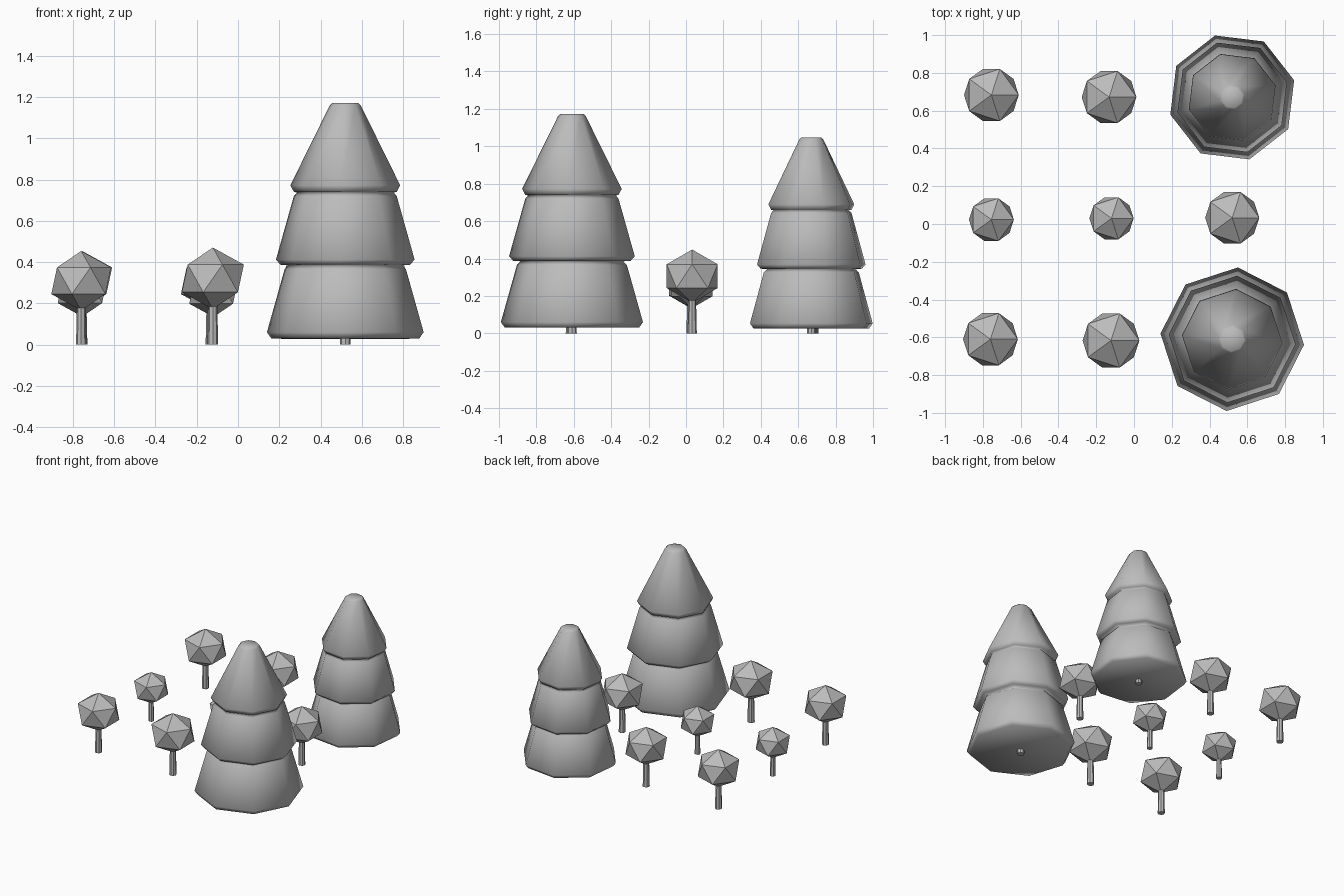
import bpy, bmesh, math
from mathutils import Matrix

if "Cube" in bpy.data.objects:
    bpy.data.objects.remove(bpy.data.objects["Cube"])

grey = bpy.data.materials.new("plain_grey")
grey.diffuse_color = (0.5, 0.5, 0.5, 1)
grey.use_nodes = True
grey.node_tree.nodes["Principled BSDF"].inputs["Base Color"].default_value = grey.diffuse_color


def finish(bm, name, smooth=False):
    bmesh.ops.recalc_face_normals(bm, faces=bm.faces)
    for f in bm.faces:
        f.smooth = smooth
    me = bpy.data.meshes.new(name)
    bm.to_mesh(me)
    bm.free()
    me.materials.append(grey)
    ob = bpy.data.objects.new(name, me)
    bpy.context.collection.objects.link(ob)
    return ob


def lathe(name, profile, sides, x, y, scale=1, turn=0, smooth=False):
    """Stack of polygon rings (radius, height), capped at both ends."""
    bm = bmesh.new()
    rings = []
    for r, z in profile:
        angles = [turn + 2 * math.pi * i / sides for i in range(sides)]
        rings.append([bm.verts.new((x + scale * r * math.cos(a),
                                    y + scale * r * math.sin(a), scale * z))
                      for a in angles])
    for lo, hi in zip(rings, rings[1:]):
        for i in range(sides):
            j = (i + 1) % sides
            bm.faces.new((lo[i], lo[j], hi[j], hi[i]))
    bm.faces.new(rings[0][::-1])
    bm.faces.new(rings[-1])
    return finish(bm, name, smooth)


# Three-tiered octagonal pines: (x, y, scale, turn in degrees)
PINE = [(0.36, 0.03), (0.381, 0.06), (0.295, 0.365), (0.275, 0.385),
        (0.315, 0.387), (0.337, 0.412), (0.25, 0.72), (0.235, 0.737),
        (0.25, 0.74), (0.267, 0.772), (0.075, 1.16), (0.063, 1.172)]
for n, (x, y, s, deg) in enumerate([(0.52, -0.61, 1, -4.5),
                                    (0.52, 0.67, 0.893, 15.5)], 1):
    lathe(f"pine_foliage_{n}", PINE, 8, x, y, s, math.radians(deg), True)
    lathe(f"pine_trunk_{n}", [(0.026, 0), (0.024, 0.1)], 8, x, y, s)

# Small round trees: (x, y, crown radius)
ROUND = [(-0.755, 0.683, 0.162), (-0.132, 0.672, 0.162), (-0.755, 0.023, 0.133),
         (-0.119, 0.03, 0.131), (0.52, 0.033, 0.16), (-0.76, -0.61, 0.162),
         (-0.122, -0.617, 0.168)]
for n, (x, y, r) in enumerate(ROUND, 1):
    bm = bmesh.new()
    place = Matrix.Translation((x, y, 1.91 * r)) @ Matrix.Diagonal((1, 1, 0.89, 1))
    bmesh.ops.create_icosphere(bm, subdivisions=1, radius=r, matrix=place)
    finish(bm, f"round_crown_{n}")
    lathe(f"round_trunk_{n}", [(0.155, 0), (0.125, 1.3)], 8, x, y, r)
